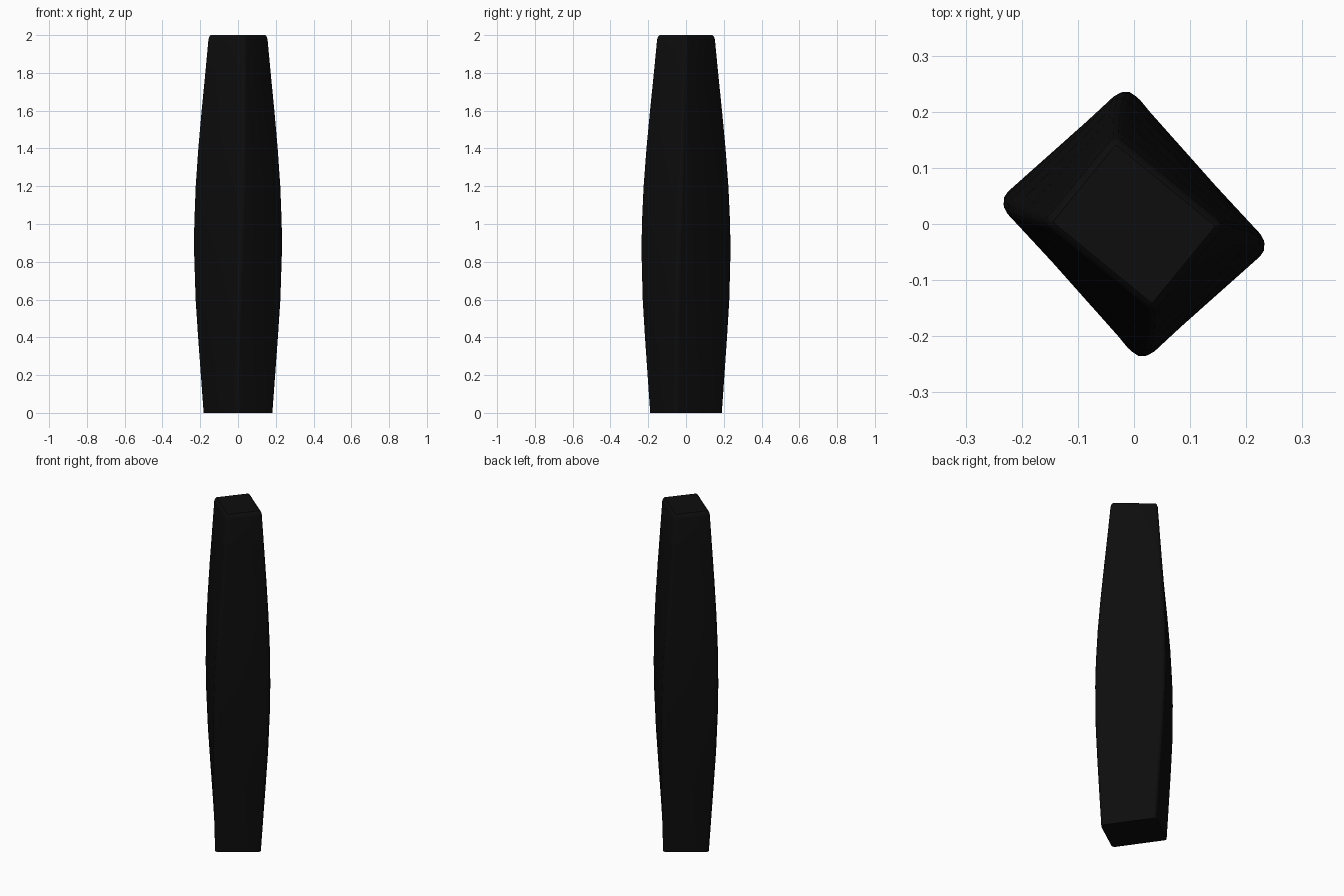
import bpy, bmesh, math

if "Cube" in bpy.data.objects:
    bpy.data.objects.remove(bpy.data.objects["Cube"])

# Profile of the shaft: (height, short side of the rectangle, edge inset)
PROFILE = [(0, .247, 0), (.2, .265, 0), (.4, .283, 0), (.6, .299, 0), (.85, .308, 0),
           (1.0, .306, 0), (1.2, .295, 0), (1.4, .276, 0), (1.6, .252, 0), (1.8, .226, 0),
           (1.977, .204, 0), (1.993, .204, .005), (2.0, .204, .013)]
ASPECT = 1.25
CORNER_STEPS = 3


def ring(bm, z, short, inset):
    """Rounded rectangle, turned a little more the lower it sits."""
    angle = math.radians(-55 + 7.85 * z)
    r = .08 * short
    hx, hy = ASPECT * short / 2 - r, short / 2 - r
    r = max(r - inset, .003)
    verts = []
    for k, (sx, sy) in enumerate([(1, 1), (-1, 1), (-1, -1), (1, -1)]):
        for i in range(CORNER_STEPS + 1):
            t = math.pi / 2 * (k + i / CORNER_STEPS)
            x, y = sx * hx + r * math.cos(t), sy * hy + r * math.sin(t)
            verts.append(bm.verts.new((x * math.cos(angle) - y * math.sin(angle),
                                       x * math.sin(angle) + y * math.cos(angle), z)))
    return verts


# Twisted, bulging shaft lofted through the rings
bm = bmesh.new()
rings = [ring(bm, *p) for p in PROFILE]
n = len(rings[0])
for a, b in zip(rings, rings[1:]):
    for i in range(n):
        j = (i + 1) % n
        bm.faces.new((a[i], a[j], b[j], b[i]))
bm.faces.new(rings[-1])
bm.faces.new(rings[0][::-1])
mesh = bpy.data.meshes.new("twisted_shaft")
bm.to_mesh(mesh)
bm.free()

shaft = bpy.data.objects.new("twisted_shaft", mesh)
bpy.context.collection.objects.link(shaft)
black = bpy.data.materials.new("black")
black.diffuse_color = (.004, .004, .004, 1)
black.use_nodes = True
black.node_tree.nodes["Principled BSDF"].inputs["Base Color"].default_value = black.diffuse_color
mesh.materials.append(black)

bpy.context.view_layer.objects.active = shaft
shaft.select_set(True)
bpy.ops.object.shade_smooth_by_angle(angle=math.radians(40))
